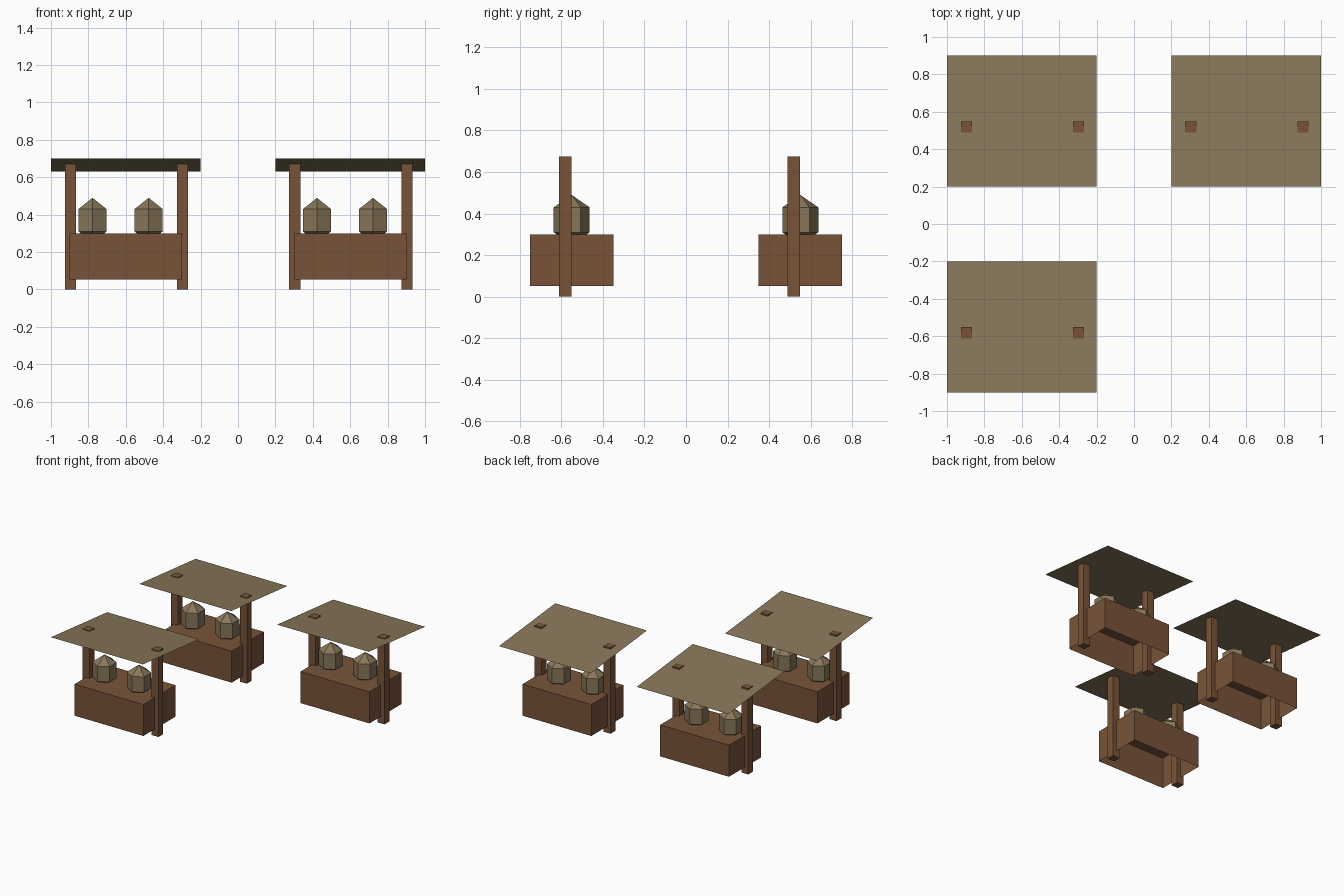
import bpy, bmesh, math
from mathutils import Matrix, Vector

if "Cube" in bpy.data.objects:
    bpy.data.objects.remove(bpy.data.objects["Cube"])


def material(name, rgb):
    lin = [((c / 255 + 0.055) / 1.055) ** 2.4 for c in rgb]
    m = bpy.data.materials.new(name)
    m.diffuse_color = (*lin, 1)
    m.use_nodes = True
    m.node_tree.nodes["Principled BSDF"].inputs["Base Color"].default_value = m.diffuse_color
    return m


WOOD = material("brown wood", (120, 84, 57))
CLOTH = material("tan cloth", (136, 119, 90))


def add_object(name, bm, mat):
    mesh = bpy.data.meshes.new(name)
    bm.to_mesh(mesh)
    bm.free()
    mesh.materials.append(mat)
    bpy.context.collection.objects.link(bpy.data.objects.new(name, mesh))


def box(name, centre, size, mat, open_bottom=False):
    bm = bmesh.new()
    bmesh.ops.create_cube(bm, size=1, matrix=Matrix.Translation(centre) @ Matrix.Diagonal((*size, 1)))
    if open_bottom:
        bm.normal_update()
        bottom = [f for f in bm.faces if f.normal.z < -0.9]
        bmesh.ops.delete(bm, geom=bottom, context='FACES_ONLY')
    add_object(name, bm, mat)


def stall(n, cx, cy):
    # counter, hollow underneath
    box(f"counter_{n}", (cx, cy, 0.176), (0.6, 0.4, 0.248), WOOD, open_bottom=True)

    # two posts that poke through the awning
    for side, x in (("left", -0.296), ("right", 0.304)):
        box(f"{side}_post_{n}", (cx + x, cy - 0.031, 0.338), (0.06, 0.06, 0.676), WOOD)

    # thin awning sheet, front edge raised
    bm = bmesh.new()
    corners = [(-0.4, -0.35, 0.7), (0.4, -0.35, 0.7), (0.4, 0.35, 0.63), (-0.4, 0.35, 0.63)]
    bm.faces.new([bm.verts.new(Vector(c) + Vector((cx, cy, 0))) for c in corners])
    add_object(f"awning_{n}", bm, CLOTH)

    # two low-poly sacks on the counter
    for side, x in (("left", -0.178), ("right", 0.122)):
        bm = bmesh.new()
        place = Matrix.Translation((cx + x, cy, 0.37)) @ Matrix.Diagonal((0.1, 0.1, 0.12, 1))
        bmesh.ops.create_uvsphere(bm, u_segments=6, v_segments=3, radius=1, matrix=place)
        add_object(f"{side}_sack_{n}", bm, CLOTH)


for n, (cx, cy) in enumerate([(-0.6, -0.55), (-0.6, 0.55), (0.6, 0.55)], 1):
    stall(n, cx, cy)
